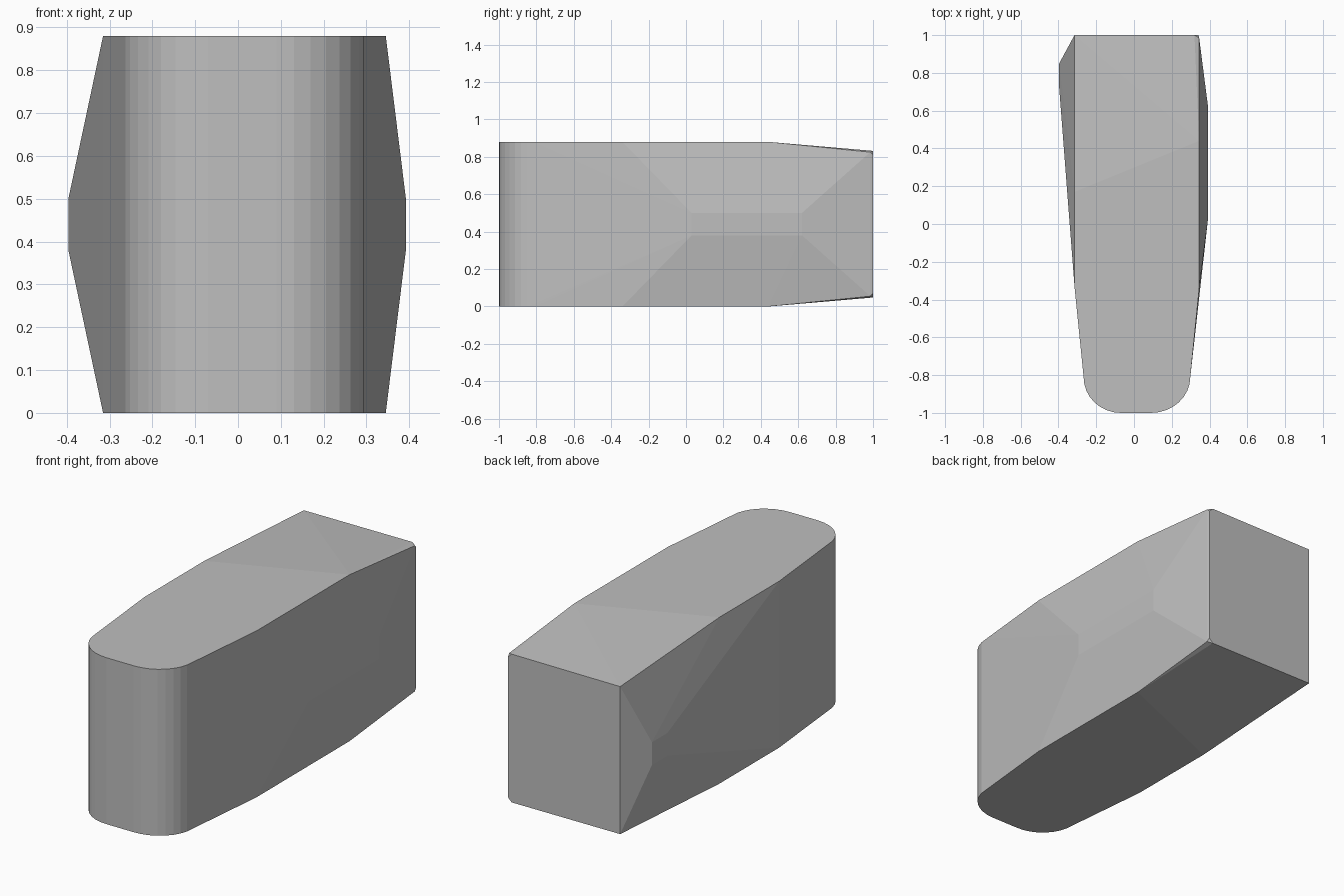
import bpy, bmesh
from math import sin, cos, pi, radians

cube = bpy.data.objects.get("Cube")
if cube:
    bpy.data.objects.remove(cube, do_unlink=True)

HEIGHT = 0.88


def make_material(name, rgb):
    mat = bpy.data.materials.new(name)
    mat.use_nodes = True
    color = (*rgb, 1.0)
    mat.diffuse_color = color
    mat.node_tree.nodes["Principled BSDF"].inputs["Base Color"].default_value = color
    return mat


def add_pair(bm, x, y, z):
    """Add a point and its copy mirrored about mid height."""
    bm.verts.new((x, y, z))
    bm.verts.new((x, y, HEIGHT - z))


def add_round_corner(bm, outer, inner, steps=8):
    """Elliptical corner from the side wall (outer) to the front wall (inner)."""
    for i in range(steps + 1):
        a = i / steps * pi / 2
        x = inner[0] + (outer[0] - inner[0]) * cos(a)
        y = outer[1] + (inner[1] - outer[1]) * sin(a)
        add_pair(bm, x, y, HEIGHT)


bm = bmesh.new()

# Rounded front end
add_round_corner(bm, (-0.267, -0.81), (-0.07, -1.0))
add_round_corner(bm, (0.298, -0.81), (0.09, -1.0))

# Full height side edges, up to where the top and bottom start to taper
for x, start, bend in ((-0.315, -0.33, 0.17), (0.345, -0.34, 0.44)):
    add_pair(bm, x, start, HEIGHT)
    add_pair(bm, x, bend, HEIGHT)

# Bulges on the side walls
for x, y0, y1 in ((-0.396, 0.72, 0.85), (0.392, 0.03, 0.62)):
    add_pair(bm, x, y0, 0.5)
    add_pair(bm, x, y1, 0.5)

# Back end: one sharp corner, one with a small chamfer
add_pair(bm, -0.315, 1.0, 0.83)
for x, y, z in ((0.345, 0.985, 0.825), (0.342, 1.0, 0.81), (0.32, 1.0, 0.832)):
    add_pair(bm, x, y, z)

# Wrap the points in one convex shell
hull = bmesh.ops.convex_hull(bm, input=bm.verts[:], use_existing_faces=False)
loose = {v for v in hull["geom_interior"] + hull["geom_unused"]
         if isinstance(v, bmesh.types.BMVert)}
bmesh.ops.delete(bm, geom=list(loose), context="VERTS")
bmesh.ops.dissolve_limit(bm, angle_limit=radians(0.2), verts=bm.verts[:], edges=bm.edges[:])
bmesh.ops.recalc_face_normals(bm, faces=bm.faces[:])

mesh = bpy.data.meshes.new("faceted_block")
bm.to_mesh(mesh)
bm.free()
mesh.materials.append(make_material("plain grey", (0.52, 0.52, 0.52)))
block = bpy.data.objects.new("faceted_block", mesh)
bpy.context.collection.objects.link(block)
